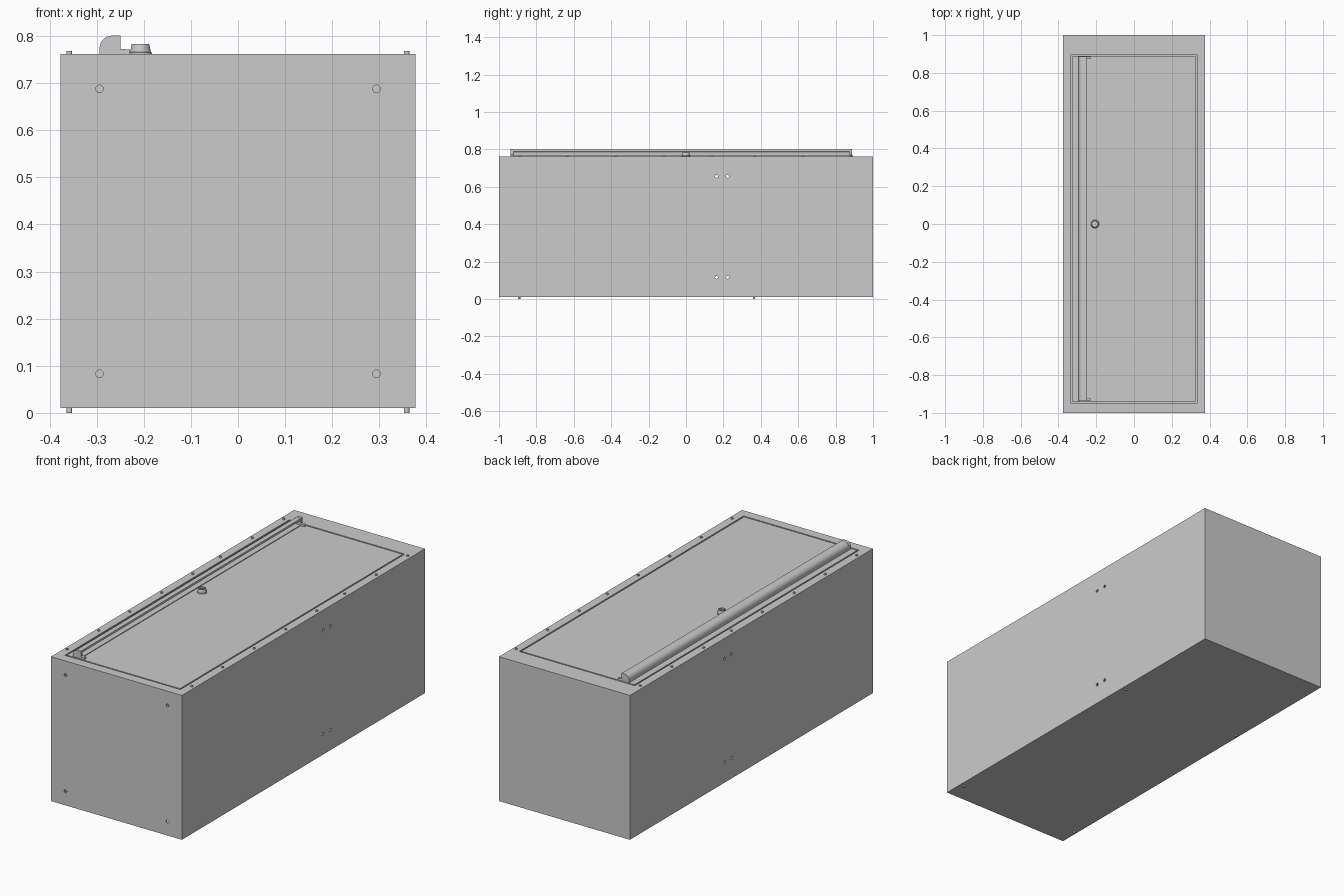
import bpy, bmesh
from math import pi, cos, sin

if "Cube" in bpy.data.objects:
    bpy.data.objects.remove(bpy.data.objects["Cube"])

HX, HY, Z0, Z1 = 0.377, 1.0, 0.01, 0.762
WALL = 0.006


def box(name, x0, x1, y0, y1, z0, z1):
    bm = bmesh.new()
    bmesh.ops.create_cube(bm, size=1)
    for v in bm.verts:
        v.co = (x0 + (v.co.x + .5) * (x1 - x0),
                y0 + (v.co.y + .5) * (y1 - y0),
                z0 + (v.co.z + .5) * (z1 - z0))
    return finish(name, bm)


def finish(name, bm):
    bmesh.ops.recalc_face_normals(bm, faces=bm.faces)
    me = bpy.data.meshes.new(name)
    bm.to_mesh(me)
    bm.free()
    ob = bpy.data.objects.new(name, me)
    bpy.context.collection.objects.link(ob)
    return ob


def cylinder(name, loc, r, depth, axis='Z', sides=20):
    rot = {'X': (0, pi / 2, 0), 'Y': (pi / 2, 0, 0), 'Z': (0, 0, 0)}[axis]
    bpy.ops.mesh.primitive_cylinder_add(vertices=sides, radius=r, depth=depth,
                                        location=loc, rotation=rot)
    ob = bpy.context.object
    ob.name = name
    bpy.ops.object.shade_smooth_by_angle()
    return ob


def cut(ob, cutter):
    m = ob.modifiers.new("cut", 'BOOLEAN')
    m.operation, m.solver, m.object = 'DIFFERENCE', 'EXACT', cutter
    bpy.context.view_layer.objects.active = ob
    bpy.ops.object.modifier_apply(modifier=m.name)
    bpy.data.objects.remove(cutter)


def extrude_profile(name, pts, y0, y1):
    """Extrude an x-z outline along y."""
    bm = bmesh.new()
    face = bm.faces.new([bm.verts.new((x, y0, z)) for x, z in pts])
    ext = bmesh.ops.extrude_face_region(bm, geom=[face])
    for v in ext['geom']:
        if isinstance(v, bmesh.types.BMVert):
            v.co.y = y1
    return finish(name, bm)


def lathe(name, loc, rings, sides=32):
    bm = bmesh.new()
    loops = [[bm.verts.new((loc[0] + r * cos(2 * pi * i / sides),
                            loc[1] + r * sin(2 * pi * i / sides), z))
              for i in range(sides)] for r, z in rings]
    for a, b in zip(loops, loops[1:]):
        for i in range(sides):
            j = (i + 1) % sides
            bm.faces.new((a[i], a[j], b[j], b[i]))
    bm.faces.new(loops[0])
    bm.faces.new(loops[-1])
    ob = finish(name, bm)
    bpy.ops.object.select_all(action='DESELECT')
    ob.select_set(True)
    bpy.context.view_layer.objects.active = ob
    bpy.ops.object.shade_smooth_by_angle()
    return ob


# Hollow sheet metal cabinet with a door opening in its top
DX, DY0, DY1 = 0.333, -0.95, 0.897
cabinet = box("cabinet", -HX, HX, -HY, HY, Z0, Z1)
cut(cabinet, box("inside", -HX + WALL, HX - WALL, -HY + WALL, HY - WALL,
                 Z0 + WALL, Z1 - WALL))
cut(cabinet, box("opening", -DX, DX, DY0, DY1, Z1 - 0.03, Z1 + 0.03))

# Mounting holes: four in the front, four in each side
for z in (0.083, 0.688):
    for x in (-0.294, 0.294):
        cut(cabinet, cylinder("hole", (x, -HY, z), 0.008, 0.06, 'Y'))
for z in (0.116, 0.656):
    for y in (0.164, 0.222):
        for x in (-HX, HX):
            cut(cabinet, cylinder("hole", (x, y, z), 0.008, 0.06, 'X'))

# Door panel, flush with the frame, leaving a narrow gap
GAP = 0.007
box("door", -DX + GAP, DX - GAP, DY0 + GAP, DY1 - GAP, Z1 - 0.02, Z1)

# Screws along both long edges of the top, and small feet below
for x in (-0.358, 0.358):
    for y in (-0.892, -0.635, -0.378, -0.118, 0.137, 0.367, 0.627, 0.886):
        cylinder("screw", (x, y, Z1 + 0.001), 0.006, 0.011, sides=16)
    for y in (-0.892, 0.364):
        cylinder("foot", (x, y, 0.006), 0.006, 0.012, sides=16)

# Long door handle: hooked channel, open toward the door centre
T = 0.004
XL, XR, ZT, R = -0.293, -0.25, 0.800, 0.026


def arc(r):
    return [(XL + R - r * cos(a * pi / 12), ZT - R + r * sin(a * pi / 12))
            for a in range(7)]


channel = ([(XR, Z1), (XL, Z1)] + arc(R) +
           [(XR, ZT), (XR, ZT - 0.011), (XR - T, ZT - 0.011), (XR - T, ZT - T)] +
           arc(R - T)[::-1] + [(XL + T, Z1 + T), (XR, Z1 + T)])
extrude_profile("handle_channel", channel, -0.925, 0.877)

# Solid end caps with a low foot
cap = ([(-0.229, Z1), (XL - 0.001, Z1)] + arc(R + 0.001) +
       [(XR + 0.001, ZT + 0.001), (XR + 0.001, 0.773), (-0.229, 0.771)])
extrude_profile("handle_cap_front", cap, -0.938, -0.923)
extrude_profile("handle_cap_back", cap, 0.873, 0.888)

# Tapered lock with recessed face and key bar
lock = (-0.207, 0.0)
lathe("lock", lock, [(0.024, Z1 - 0.004), (0.024, Z1 + 0.003), (0.022, Z1 + 0.004),
                     (0.0185, Z1 + 0.021), (0.015, Z1 + 0.021), (0.015, Z1 + 0.013)])
box("lock_key_bar", lock[0] - 0.015, lock[0] + 0.015, -0.002, 0.002,
    Z1 + 0.012, Z1 + 0.019)
